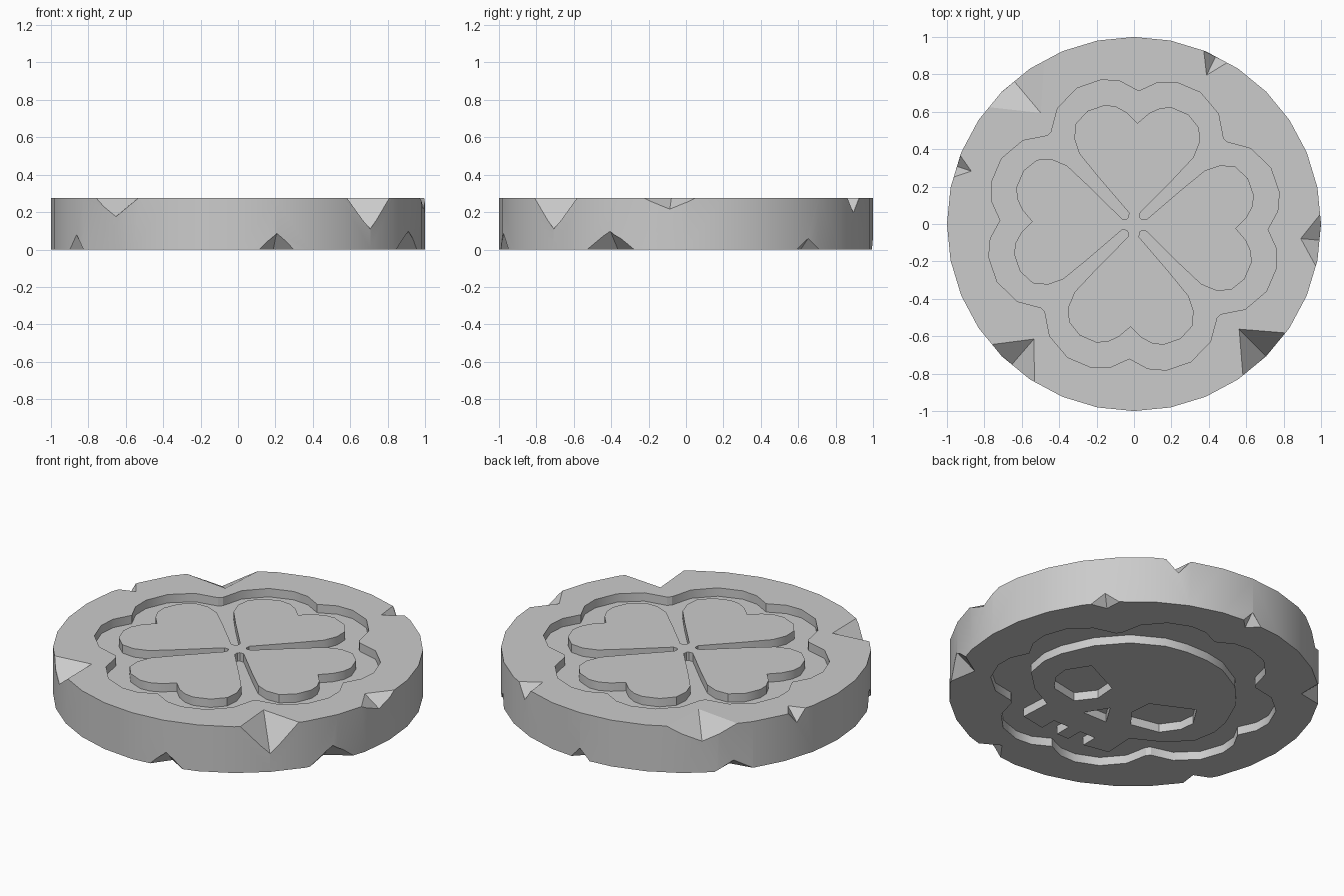
import bpy
import bmesh
from math import cos, sin, radians, tau
from mathutils import Matrix

HEIGHT = 0.276
DEPTH = 0.05
SINK = 0.01

if "Cube" in bpy.data.objects:
    bpy.data.objects.remove(bpy.data.objects["Cube"], do_unlink=True)

stone = bpy.data.materials.new("grey stone")
stone.use_nodes = True
GREY = (0.6, 0.6, 0.6, 1)
stone.diffuse_color = GREY
stone.node_tree.nodes["Principled BSDF"].inputs["Base Color"].default_value = GREY


def activate(obj):
    bpy.ops.object.select_all(action="DESELECT")
    obj.select_set(True)
    bpy.context.view_layer.objects.active = obj


def slab(name, outlines, low, high):
    """Extrude flat outlines; an outline inside another becomes a hole."""
    curve = bpy.data.curves.new(name, "CURVE")
    curve.dimensions = "2D"
    curve.fill_mode = "BOTH"
    curve.extrude = (high - low) / 2
    for points in outlines:
        spline = curve.splines.new("POLY")
        spline.points.add(len(points) - 1)
        for target, (x, y) in zip(spline.points, points):
            target.co = (x, y, 0, 1)
        spline.use_cyclic_u = True
    obj = bpy.data.objects.new(name, curve)
    bpy.context.collection.objects.link(obj)
    activate(obj)
    bpy.ops.object.convert(target="MESH")
    obj = bpy.context.object
    bm = bmesh.new()
    bm.from_mesh(obj.data)
    bmesh.ops.remove_doubles(bm, verts=bm.verts, dist=0.0005)
    bmesh.ops.dissolve_limit(bm, angle_limit=0.01, verts=bm.verts, edges=bm.edges)
    bmesh.ops.recalc_face_normals(bm, faces=bm.faces)
    bmesh.ops.translate(bm, verts=bm.verts, vec=(0, 0, (low + high) / 2))
    bm.to_mesh(obj.data)
    bm.free()
    return obj


def four_fold(half):
    """Mirror half a lobe about its axis, then repeat it in four directions."""
    lobe = [(u, -v) for u, v in reversed(half)] + half[1:]
    points = []
    for turn in range(4):
        a = radians(90 * turn - 2)
        points += [(u * cos(a) - v * sin(a), u * sin(a) + v * cos(a) - 0.005)
                   for u, v in lobe]
    return points


def mirrored(points):
    return [(-x, y) for x, y in reversed(points)]


def carve(body, cutter):
    mod = body.modifiers.new("carve", "BOOLEAN")
    mod.operation = "DIFFERENCE"
    mod.solver = "EXACT"
    mod.object = cutter
    activate(body)
    bpy.ops.object.modifier_apply(modifier=mod.name)
    bpy.data.objects.remove(cutter, do_unlink=True)


def chip(angle, z, depth, width, height):
    """Eight-sided wedge that knocks a notch out of the rim."""
    mesh = bpy.data.meshes.new("chip")
    bm = bmesh.new()
    for axis in range(3):
        for side in (-1, 1):
            co = [0, 0, 0]
            co[axis] = side
            bm.verts.new(co)
    bmesh.ops.convex_hull(bm, input=bm.verts)
    bmesh.ops.recalc_face_normals(bm, faces=bm.faces)
    place = (Matrix.Rotation(radians(angle), 4, "Z")
             @ Matrix.Translation((0.995, 0, z))
             @ Matrix.Diagonal((depth, width, height, 1)))
    bmesh.ops.transform(bm, matrix=place, verts=bm.verts)
    bm.to_mesh(mesh)
    bm.free()
    obj = bpy.data.objects.new("chip", mesh)
    obj.hide_render = True
    bpy.context.collection.objects.link(obj)
    return obj


def finish(obj):
    obj.data.materials.clear()
    obj.data.materials.append(stone)
    activate(obj)
    bpy.ops.object.shade_smooth_by_angle(angle=radians(30))


# Coin body
SIDES = 32
circle = [(cos(tau * i / SIDES), sin(tau * i / SIDES)) for i in range(SIDES)]
coin = slab("coin_body", [circle], 0, HEIGHT)

# Lobed recess in both faces
recess = four_fold([(.715, 0), (.765, .1), (.77, .2), (.72, .33),
                    (.61, .43), (.48, .46)])
carve(coin, slab("top_recess", [recess], HEIGHT - DEPTH, HEIGHT + 0.1))
carve(coin, slab("bottom_recess", [recess], -0.1, DEPTH))

# Worn chips: angle, depth, width, height
top_chips = [(-131, .18, .16, .1), (-45, .2, .17, .17), (-5, .1, .15, .06),
             (64, .11, .07, .08), (130, .22, .21, .09), (162, .08, .06, .07)]
bottom_chips = [(-78, .09, .1, .09), (-24, .1, .15, .1), (210, .06, .08, .08),
                (41, .06, .08, .06), (90, .06, .06, .07), (140, .09, .11, .06)]
for z, chips in ((HEIGHT, top_chips), (0, bottom_chips)):
    for angle, *size in chips:
        carve(coin, chip(angle, z, *size))
finish(coin)

# Four-leaf clover on the top
clover = four_fold([(.545, 0), (.6, .06), (.63, .12), (.635, .18), (.6, .27),
                    (.53, .33), (.45, .335), (.37, .305), (.25, .2),
                    (.065, .03), (.04, .03)])
finish(slab("clover", [clover], HEIGHT - DEPTH - SINK, HEIGHT))

# Skull on the underside, with eye and nose holes and gaps between the teeth
skull_half = [(.07, .53), (.2, .505), (.37, .41), (.5, .26), (.58, .08),
              (.6, -.04), (.575, -.18), (.45, -.3), (.29, -.385), (.3, -.57),
              (.145, -.6), (.145, -.5), (.04, -.5), (.04, -.6)]
eye = [(.13, -.03), (.37, .085), (.45, -.04), (.44, -.13), (.37, -.23),
       (.2, -.265), (.12, -.16)]
nose = [(0, -.2), (.08, -.33), (-.08, -.33)]
skull = slab("skull", [skull_half + mirrored(skull_half), eye, mirrored(eye), nose],
             0, DEPTH + SINK)
finish(skull)
